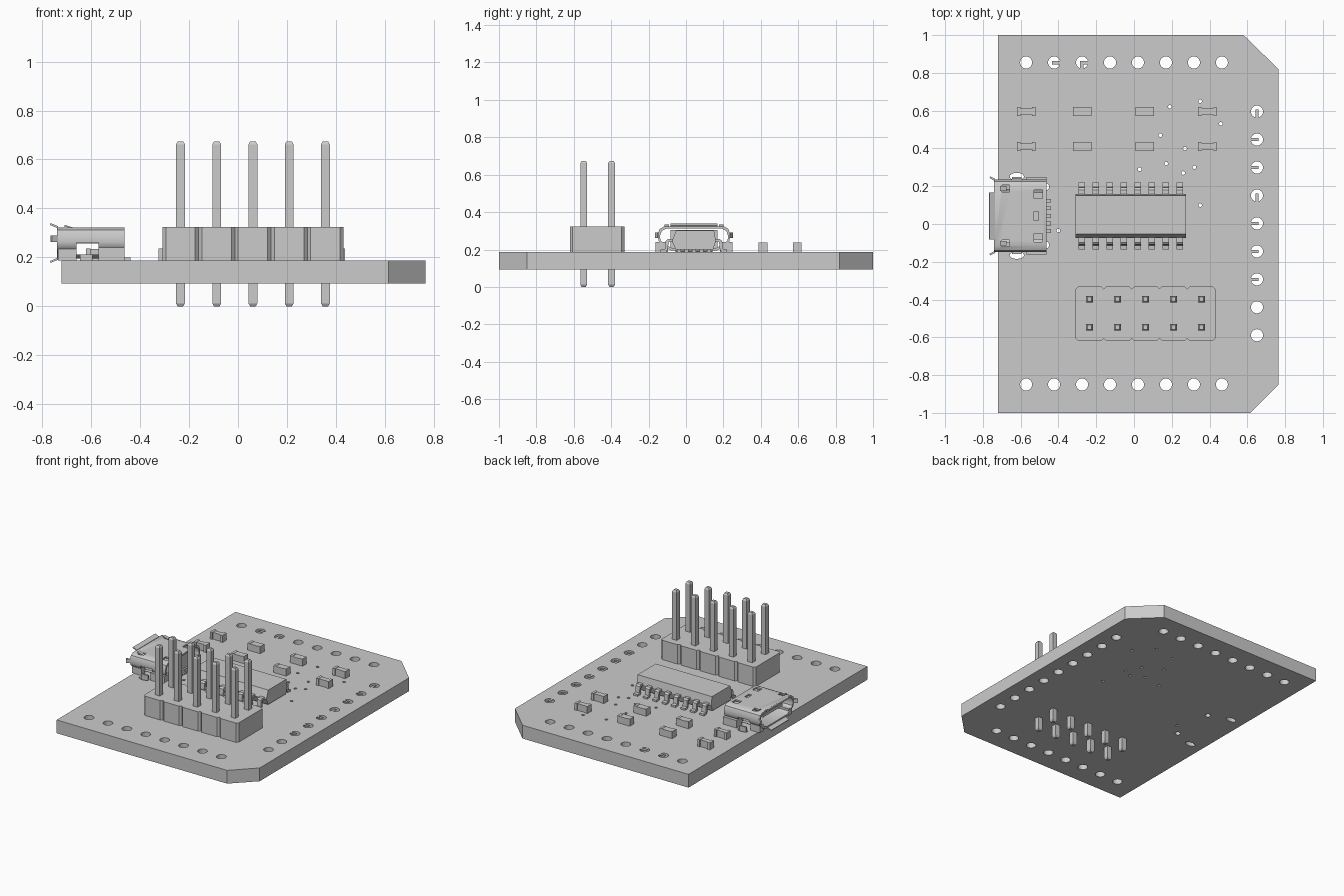
import bpy, bmesh, math
from mathutils import Matrix, Vector

if "Cube" in bpy.data.objects:
    bpy.data.objects.remove(bpy.data.objects["Cube"], do_unlink=True)

grey = bpy.data.materials.new("plain_grey")
grey.use_nodes = True
GREY = (0.6, 0.6, 0.6, 1)
grey.diffuse_color = GREY
grey.node_tree.nodes["Principled BSDF"].inputs["Base Color"].default_value = GREY

BOT, TOP = 0.093, 0.187      # board faces
PITCH = 0.148                # pin and hole spacing


def finish(bm, name, smooth=False):
    bmesh.ops.recalc_face_normals(bm, faces=bm.faces)
    mesh = bpy.data.meshes.new(name)
    bm.to_mesh(mesh)
    bm.free()
    mesh.materials.append(grey)
    ob = bpy.data.objects.new(name, mesh)
    bpy.context.collection.objects.link(ob)
    if smooth:
        activate(ob)
        bpy.ops.object.shade_smooth_by_angle(angle=math.radians(35))
    return ob


def activate(ob):
    bpy.ops.object.select_all(action='DESELECT')
    ob.select_set(True)
    bpy.context.view_layer.objects.active = ob


def add_box(bm, lo, hi, turn=None):
    lo, hi = Vector(lo), Vector(hi)
    m = Matrix.Translation((lo + hi) / 2)
    if turn:
        m = m @ Matrix.Rotation(turn[0], 4, turn[1])
    bmesh.ops.create_cube(bm, size=1, matrix=m @ Matrix.Diagonal((*(hi - lo), 1)))


def add_prism(bm, pts, direction):
    """Extrude a closed outline of 3D points."""
    face = bm.faces.new([bm.verts.new(p) for p in pts])
    res = bmesh.ops.extrude_face_region(bm, geom=[face])
    moved = [g for g in res["geom"] if isinstance(g, bmesh.types.BMVert)]
    bmesh.ops.translate(bm, verts=moved, vec=direction)
    if face.is_valid is False or len(bm.faces) == 0:
        return
    
    
def add_drill(bm, x, y, r, sides, stretch=1):
    m = Matrix.Translation((x, y, (BOT + TOP) / 2)) @ Matrix.Diagonal((stretch, 1, 1, 1))
    bmesh.ops.create_cone(bm, cap_ends=True, segments=sides, radius1=r, radius2=r,
                          depth=0.3, matrix=m)


def cut(ob, cutter):
    cutter.hide_render = True
    mod = ob.modifiers.new("cut", 'BOOLEAN')
    mod.object, mod.operation, mod.solver = cutter, 'DIFFERENCE', 'EXACT'
    activate(ob)
    bpy.ops.object.modifier_apply(modifier=mod.name)
    bpy.data.objects.remove(cutter, do_unlink=True)


# Board with clipped corners
bm = bmesh.new()
outline = [(-0.72, -1), (0.615, -1), (0.765, -0.85), (0.765, 0.82), (0.58, 1), (-0.72, 1)]
add_prism(bm, [(x, y, BOT) for x, y in outline], (0, 0, TOP - BOT))
board = finish(bm, "board")

# Holes along three edges, vias and connector slots
bm = bmesh.new()
row = [-0.571 + PITCH * i for i in range(8)]
column = [0.595 - PITCH * i for i in range(9)]
for x in row:
    add_drill(bm, x, 0.855, 0.032, 24)
    add_drill(bm, x, -0.85, 0.032, 24)
for y in column:
    add_drill(bm, 0.651, y, 0.032, 24)
vias = [(0.19, 0.62), (0.35, 0.65), (0.46, 0.53), (0.14, 0.47), (0.27, 0.4), (0.17, 0.32),
        (0.03, 0.29), (0.26, 0.27), (0.32, 0.3), (0.35, 0.1), (-0.4, -0.035)]
for x, y in vias:
    add_drill(bm, x, y, 0.01, 10)
for side in (-1, 1):
    add_drill(bm, -0.62, 0.043 + side * 0.208, 0.02, 16, 1.9)
    add_drill(bm, -0.468, 0.043 + side * 0.154, 0.019, 16)
cut(board, finish(bm, "drills"))

# Trace ends that reach into some holes
bm = bmesh.new()
for i in (1, 2):
    add_box(bm, (row[i] - 0.01, 0.845, TOP - 0.004), (row[i] + 0.034, 0.863, TOP))
add_box(bm, (row[2] - 0.01, 0.823, TOP - 0.004), (row[2] + 0.008, 0.85, TOP))
for i in (0, 3):
    add_box(bm, (0.643, column[i] - 0.034, TOP - 0.004), (0.659, column[i] + 0.01, TOP))
for i in (1, 2, 4, 5, 6):
    add_box(bm, (0.617, column[i] - 0.008, TOP - 0.004), (0.66, column[i] + 0.008, TOP))
finish(bm, "trace_ends")

# Header housing with chamfered notches between the five units
bm = bmesh.new()
c, x0, yf, yb = 0.014, -0.309, -0.62, -0.33
front, back = [], []
for i in range(5):
    a, b = x0 + PITCH * i, x0 + PITCH * (i + 1)
    front += [(a, yf + c), (a + c, yf), (b - c, yf)]
    back += [(a, yb - c), (a + c, yb), (b - c, yb)]
front.append((b, yf + c))
back.append((b, yb - c))
add_prism(bm, [(x, y, TOP) for x, y in front + back[::-1]], (0, 0, 0.137))
finish(bm, "header_housing")

# Header pins with tapered ends
bm = bmesh.new()
for i in range(5):
    for y in (-0.398, -0.547):
        x = -0.235 + PITCH * i
        for z1, z2, r1, r2 in ((0, 0.012, 0.011, 0.018), (0.012, 0.662, 0.018, 0.018),
                               (0.662, 0.674, 0.018, 0.011)):
            k = math.sqrt(2)
            m = Matrix.Translation((x, y, (z1 + z2) / 2)) @ Matrix.Rotation(math.pi / 4, 4, 'Z')
            bmesh.ops.create_cone(bm, cap_ends=True, segments=4, radius1=r1 * k, radius2=r2 * k,
                                  depth=z2 - z1, matrix=m)
finish(bm, "header_pins")

# Chip body, with a sloped front shoulder
bm = bmesh.new()
section = [(-0.055, 0.2), (-0.075, 0.245), (-0.053, 0.302), (0.15, 0.302), (0.16, 0.245), (0.145, 0.2)]
add_prism(bm, [(-0.309, y, z) for y, z in section], (0.583, 0, 0))
finish(bm, "chip_body")

# Chip legs: bent strips on both sides
bm = bmesh.new()
leg = [(0, 0.255), (0.028, 0.255), (0.04, 0.246), (0.044, 0.203), (0.066, 0.2), (0.066, TOP),
       (0.036, TOP), (0.028, 0.2), (0.024, 0.24), (0, 0.24)]
for i in range(8):
    x = -0.293 + 0.0741 * i
    for y, s in ((-0.069, -1), (0.153, 1)):
        add_prism(bm, [(x, y + s * d, z) for d, z in leg], (0.033, 0, 0))
finish(bm, "chip_legs", True)

# Small two-terminal parts in two rows
bm = bmesh.new()
for y in (0.595, 0.411):
    for x, waist in ((-0.571, 0.016), (-0.275, 0.0235), (0.056, 0.0235), (0.389, 0.018)):
        add_box(bm, (x - 0.032, y - waist, TOP), (x + 0.032, y + waist, 0.235))
        for s in (-1, 1):
            add_box(bm, (x + s * 0.04 - 0.009, y - 0.0235, TOP),
                    (x + s * 0.04 + 0.009, y + 0.0235, 0.237))
finish(bm, "small_parts")

# Socket shell: rounded tube with a wide top and narrower bottom
YC = 0.043


def shell_ring(inset):
    w, lo, hi = 0.192 - inset, 0.196 + inset, 0.323 - inset
    half = [(0.125 - inset, lo), (0.15 - inset, lo + 0.012), (w - 0.016, 0.232 + inset / 2),
            (w - 0.003, 0.245), (w, 0.262), (w, hi - 0.035), (w - 0.009, hi - 0.012), (w - 0.032, hi)]
    return [(YC + y, z) for y, z in half] + [(YC - y, z) for y, z in half[::-1]]


bm = bmesh.new()
loops = [[bm.verts.new((x, y, z)) for y, z in shell_ring(t)]
         for x, t in ((-0.74, 0.011), (-0.74, 0), (-0.463, 0), (-0.463, 0.011))]
for a, b in zip(loops, loops[1:] + loops[:1]):
    for i in range(len(a)):
        j = (i + 1) % len(a)
        bm.faces.new((a[i], a[j], b[j], b[i]))
shell = finish(bm, "socket_shell")

# Side windows, latch slots and rear notches in the shell
bm = bmesh.new()
add_box(bm, (-0.66, -0.3, 0.212), (-0.57, 0.4, 0.26))
for s in (-1, 1):
    y = YC + s * 0.145
    add_box(bm, (-0.7, y - 0.018, 0.3), (-0.66, y + 0.018, 0.36))
    add_box(bm, (-0.53, YC + s * 0.115 - 0.022, 0.3), (-0.485, YC + s * 0.115 + 0.022, 0.36))
add_box(bm, (-0.53, YC - 0.024, 0.3), (-0.505, YC + 0.024, 0.36))
cut(shell, finish(bm, "shell_cutter"))
activate(shell)
bpy.ops.object.shade_smooth_by_angle(angle=math.radians(40))

# Socket insides: rear block, tongue and contacts
bm = bmesh.new()
add_box(bm, (-0.55, YC - 0.125, 0.195), (-0.475, YC + 0.125, 0.305))
add_box(bm, (-0.71, YC - 0.11, 0.263), (-0.55, YC + 0.11, 0.283))
for i in range(-2, 3):
    y = YC + i * 0.04
    add_box(bm, (-0.70, y - 0.01, 0.257), (-0.55, y + 0.01, 0.264))
    add_box(bm, (-0.475, y - 0.01, TOP), (-0.44, y + 0.01, 0.2))
finish(bm, "socket_core")

# Flared lips, mounting legs and feet around the socket
bm = bmesh.new()
add_box(bm, (-0.768, YC - 0.125, 0.326), (-0.735, YC + 0.125, 0.334), (0.4, 'Y'))
add_box(bm, (-0.768, YC - 0.10, 0.184), (-0.735, YC + 0.10, 0.192), (-0.4, 'Y'))
for s in (-1, 1):
    y = YC + s * 0.198
    add_box(bm, (-0.765, y - 0.005, 0.262), (-0.735, y + 0.005, 0.29), (-s * 0.5, 'Z'))
    add_box(bm, (-0.735, YC + s * 0.16 - 0.02, TOP), (-0.66, YC + s * 0.16 + 0.02, 0.235))
    add_box(bm, (-0.57, YC + s * 0.175 - 0.03, TOP), (-0.463, YC + s * 0.175 + 0.03, 0.24))
    add_box(bm, (-0.645, y - 0.004, 0.15), (-0.595, y + 0.008, 0.212))
    add_box(bm, (-0.71, YC + s * 0.145 - 0.012, 0.322), (-0.675, YC + s * 0.145 + 0.012, 0.328), (0.3, 'Y'))
finish(bm, "socket_lips_and_feet")
